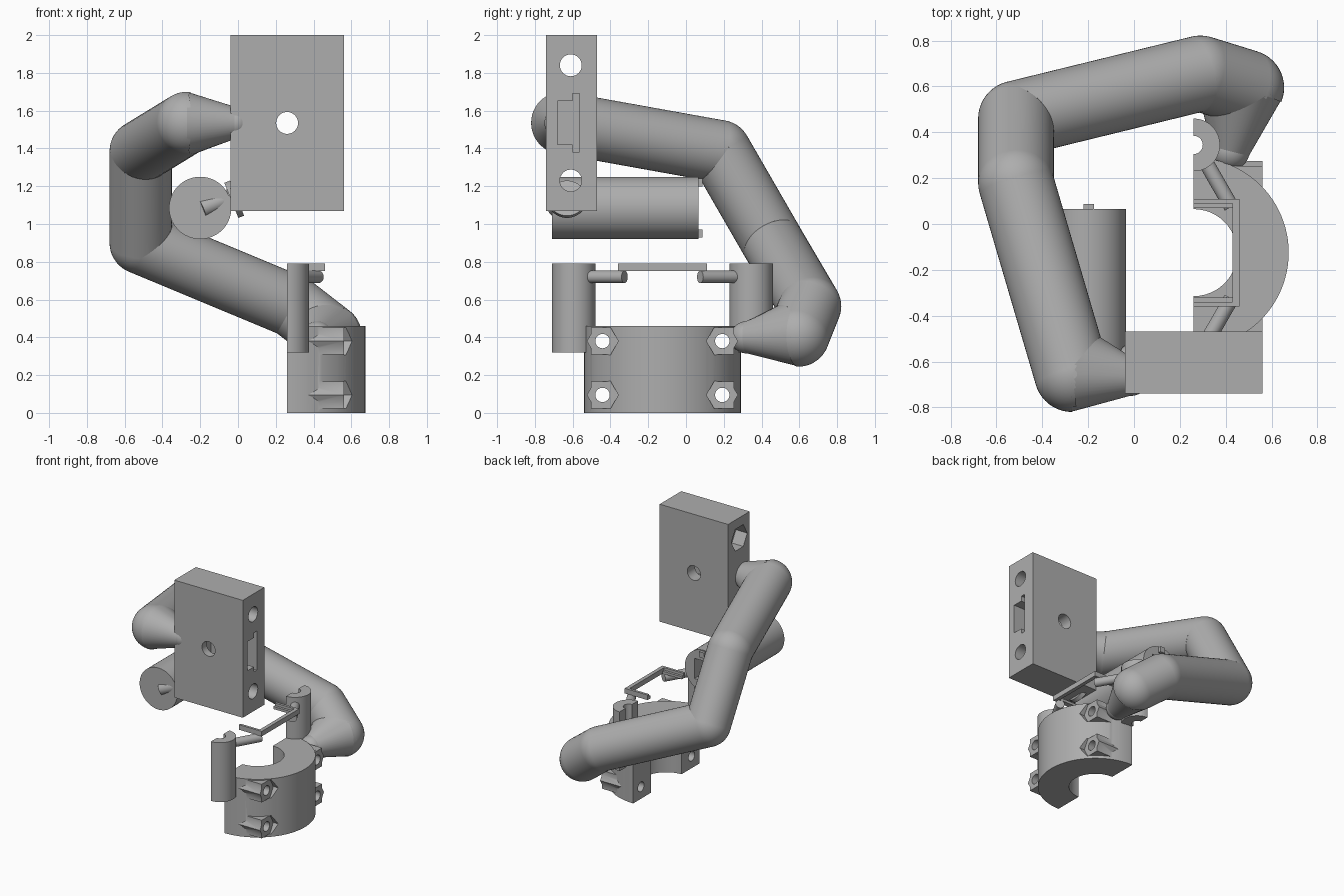
import bpy, bmesh, math
from mathutils import Vector, Matrix

if "Cube" in bpy.data.objects:
    bpy.data.objects.remove(bpy.data.objects["Cube"])

grey = bpy.data.materials.new("plain_grey")
grey.diffuse_color = (0.42, 0.42, 0.42, 1)
grey.use_nodes = True
grey.node_tree.nodes["Principled BSDF"].inputs["Base Color"].default_value = grey.diffuse_color


def finish(name, bm):
    bmesh.ops.recalc_face_normals(bm, faces=bm.faces)
    me = bpy.data.meshes.new(name)
    bm.to_mesh(me)
    bm.free()
    ob = bpy.data.objects.new(name, me)
    bpy.context.collection.objects.link(ob)
    me.materials.append(grey)
    return ob


def box(name, lo, hi):
    lo, hi = Vector(lo), Vector(hi)
    bm = bmesh.new()
    bmesh.ops.create_cube(bm, size=1, matrix=Matrix.Translation((lo + hi) / 2)
                          @ Matrix.Diagonal((*(hi - lo), 1)))
    return finish(name, bm)


def rod(name, a, b, r, sides=48, r2=None, spin=0):
    a, b = Vector(a), Vector(b)
    d = b - a
    bm = bmesh.new()
    bmesh.ops.create_cone(bm, cap_ends=True, segments=sides, radius1=r,
                          radius2=r if r2 is None else r2, depth=d.length,
                          matrix=Matrix.Translation((a + b) / 2)
                          @ d.to_track_quat('Z', 'Y').to_matrix().to_4x4()
                          @ Matrix.Rotation(spin, 4, 'Z'))
    return finish(name, bm)


def hex_x(name, x0, x1, y, z, r):
    """Hexagonal prism along x with two corners pointing along y."""
    bm = bmesh.new()
    vs = [bm.verts.new((x0, y + r * math.cos(k * math.pi / 3),
                        z + r * math.sin(k * math.pi / 3))) for k in range(6)]
    f = bm.faces.new(vs)
    g = bmesh.ops.extrude_face_region(bm, geom=[f])['geom']
    bmesh.ops.translate(bm, vec=(x1 - x0, 0, 0),
                        verts=[v for v in g if isinstance(v, bmesh.types.BMVert)])
    return finish(name, bm)


def boolean(ob, others, op='DIFFERENCE'):
    for c in others:
        m = ob.modifiers.new("bool", 'BOOLEAN')
        m.operation, m.object, m.solver = op, c, 'EXACT'
        bpy.context.view_layer.update()
        me = bpy.data.meshes.new_from_object(
            ob.evaluated_get(bpy.context.evaluated_depsgraph_get()))
        ob.modifiers.clear()
        ob.data = me
        bpy.data.objects.remove(c)
    return ob


def half_ring(name, x, y, z0, z1, r, hole, sides=96):
    """Half tube bulging toward +x with its flat side at x."""
    ob = rod(name, (x, y, z0), (x, y, z1), r, sides)
    return boolean(ob, [rod("c", (x, y, z0 - .1), (x, y, z1 + .1), hole, 48),
                        box("c", (x - 1, y - 1, z0 - 1), (x, y + 1, z1 + 1))])


# Bent tube with round elbows and tapered round ends
R, T = 0.165, 0.085
path = [(-.015, -.665, 1.535), (-.27, -.655, 1.535), (-.515, .18, 1.385),
        (-.515, .46, .90), (.29, .657, .565), (.49, .595, .41), (.42, .32, .40)]
path = [Vector(p) for p in path]
rad = [T] + [R] * 5 + [T]
dirs = [(b - a).normalized() for a, b in zip(path, path[1:])]
N = 48
bm = bmesh.new()
for i, d in enumerate(dirs):
    q = d.to_track_quat('Z', 'Y')
    rings = []
    for j in (i, i + 1):
        c, ring = path[j], []
        inner = 0 < j < len(path) - 1
        n = (dirs[j - 1] + dirs[j]).normalized() if inner else d
        for k in range(N):
            a = 2 * math.pi * k / N
            v = c + q @ Vector((rad[j] * math.cos(a), rad[j] * math.sin(a), 0))
            over = (v - c).dot(n)
            if inner and (over > 0) == (j > i):     # mitre on the inside of the bend
                v -= d * over / d.dot(n)
            ring.append(bm.verts.new(v))
        rings.append(ring)
    for k in range(N):
        l = (k + 1) % N
        bm.faces.new((rings[0][k], rings[0][l], rings[1][l], rings[1][k]))
for j, c in enumerate(path):
    vs = bmesh.ops.create_uvsphere(bm, u_segments=48, v_segments=24, radius=rad[j],
                                   matrix=Matrix.Translation(c))['verts']
    drop = []
    for f in {f for v in vs for f in v.link_faces}:
        m = (f.calc_center_median() - c) / rad[j]
        if (j > 0 and m.dot(dirs[j - 1]) < -.09) or \
           (j < len(dirs) and m.dot(dirs[j]) > .09):
            drop.append(f)
    bmesh.ops.delete(bm, geom=drop, context='FACES')
finish("bent_tube", bm)

# Mounting block with cross holes, nut slot and hex recesses
block = box("mounting_block", (-.04, -.74, 1.07), (.56, -.47, 2))
cuts = [rod("c", (.26, -1, 1.535), (.26, 0, 1.535), .058, 32),
        box("c", (.16, -.68, 1.42), (.7, -.59, 1.65)),
        box("c", (.16, -.60, 1.38), (.7, -.565, 1.69))]
for z in (1.84, 1.23):
    cuts += [rod("c", (-.2, -.61, z), (.8, -.61, z), .058, 32),
             hex_x("c", -.2, .06, -.61, z, .1)]
boolean(block, cuts)

# Canister with recessed back, back tabs and angled nozzle
can = rod("canister", (-.2, -.71, 1.085), (-.2, .065, 1.085), .165, 64)
boolean(can, [box("c", (-.28, -.06, 1.005), (-.12, .2, 1.165))])
for z in (1.22, .95):
    box("canister_tab", (-.22, .05, z - .022), (-.175, .088, z + .022))
rod("nozzle", (-.19, -.685, 1.08), (-.01, -.65, 1.152), .047, 32)
rod("nozzle_flange", (-.035, -.63, 1.125), (-.005, -.63, 1.137), .1, 48)

# Half-ring clamp with four bolt lugs
CY = -.125
clamp = half_ring("clamp", .26, CY, 0, .46, .415, .19)
lugs, seats, holes = [], [], []
for s in (-1, 1):
    y = CY + s * .317
    for z in (.095, .38):
        edge = CY + s * .378
        lugs += [hex_x("l", .3, .56, y, z, .083),
                 box("l", (.3, min(y, edge), z - .072), (.56, max(y, edge), z + .072))]
        seats += [hex_x("c", .56, .8, y, z, .084),
                  box("c", (.56, min(y, edge + s * .1), z - .073),
                      (.8, max(y, edge + s * .1), z + .073))]
        holes.append(rod("c", (.1, y, z), (.9, y, z), .038, 32))
boolean(clamp, seats)
boolean(clamp, lugs, 'UNION')
boolean(clamp, holes)

# Mirrored posts, slanted arms and the stepped rails of the bracket
for s in (-1, 1):
    half_ring("half_post", .26, CY + s * .47, .32, .79, .115, .04, 64)
    rod("slanted_arm", (.31, CY + s * .40, .72), (.425, CY + s * .2, .72), .033, 32)
    for name, a, b, z0, z1 in (("rail_foot", .195, .235, .75, .77),
                               ("rail_wall", .215, .235, .77, .79)):
        ya, yb = sorted((CY + s * a, CY + s * b))
        box(name, (.26, ya, z0), (.46, yb, z1))
box("bracket_bar", (.43, CY - .235, .75), (.46, CY + .235, .79))

# Smooth curved faces and keep real edges sharp
for ob in bpy.context.collection.objects:
    ob.data.shade_smooth()
    ob.data.set_sharp_from_angle(angle=math.radians(30))
